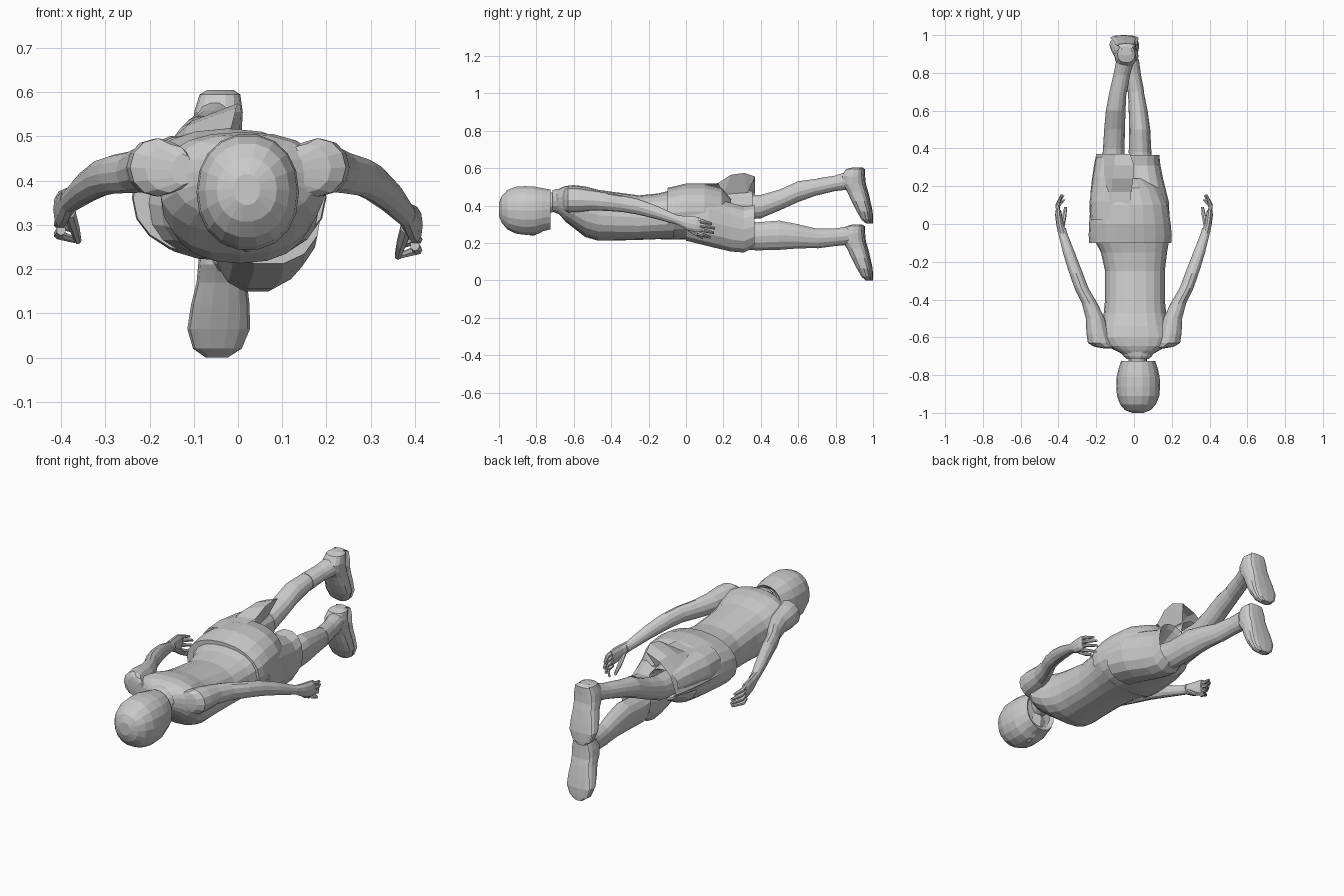
import bpy, bmesh, math


def loft(name, rings, axis='Y', n=14, p=1.0):
    """Skin elliptical rings (x, y, z, half_a, half_b) and cap both ends."""
    bm = bmesh.new()
    loops = []
    for x, y, z, a, b in rings:
        loop = []
        for i in range(n):
            t = 2 * math.pi * i / n
            c, s = math.cos(t), math.sin(t)
            u = a * math.copysign(abs(c) ** p, c)
            v = b * math.copysign(abs(s) ** p, s)
            loop.append(bm.verts.new((x + u, y, z + v) if axis == 'Y' else (x + u, y + v, z)))
        loops.append(loop)
    for l0, l1 in zip(loops, loops[1:]):
        for i in range(n):
            j = (i + 1) % n
            bm.faces.new((l0[i], l0[j], l1[j], l1[i]))
    bm.faces.new(loops[0])
    bm.faces.new(loops[-1])
    bmesh.ops.recalc_face_normals(bm, faces=bm.faces)
    return finish(name, bm)


def finish(name, bm):
    me = bpy.data.meshes.new(name)
    bm.to_mesh(me)
    bm.free()
    ob = bpy.data.objects.new(name, me)
    bpy.context.collection.objects.link(ob)
    return ob


def ball(name, loc, size, seg=12, rings=8):
    bm = bmesh.new()
    bmesh.ops.create_uvsphere(bm, u_segments=seg, v_segments=rings, radius=1)
    bmesh.ops.scale(bm, vec=size, verts=bm.verts)
    bmesh.ops.translate(bm, vec=loc, verts=bm.verts)
    return finish(name, bm)


# Head: hair cap with a blunt, hollow lower edge, face beneath it
loft("hair", [
    (.02, -1.0, .38, .03, .035), (.02, -.985, .38, .068, .073), (.021, -.955, .378, .095, .107),
    (.022, -.91, .376, .112, .127), (.022, -.86, .374, .116, .132), (.022, -.81, .374, .114, .13),
    (.022, -.77, .378, .105, .118), (.022, -.725, .38, .09, .108), (.022, -.74, .385, .075, .085)], n=18, p=.93)
ball("face", (.02, -.825, .335), (.085, .1, .092))
ball("nose", (.02, -.82, .25), (.012, .022, .011), 8, 6)
for i, dx in enumerate((-.07, -.04, .03, .065)):
    z = .268 + abs(dx) * .45
    loft("hair_lock", [(.02 + dx, -.88, z, .02, .014), (.02 + dx, -.8, z - .005, .018, .014),
                       (.02 + dx * 1.1, -.735, z + .02, .004, .004)], n=6)
for s in (-1, 1):
    ball("eye", (.02 + s * .035, -.85, .258), (.016, .01, .008), 8, 6)

# Neck and shirt
loft("neck", [(.02, -.78, .41, .05, .055), (.02, -.7, .42, .05, .055), (.015, -.63, .42, .07, .065)])
loft("collar", [(.02, -.715, .425, .058, .058), (.02, -.7, .425, .075, .064), (.015, -.66, .42, .1, .075)])
loft("shirt", [
    (.02, -.695, .425, .07, .055), (.018, -.67, .42, .115, .075), (.015, -.645, .41, .16, .095),
    (.01, -.6, .395, .19, .115), (.005, -.54, .368, .18, .135), (.005, -.47, .349, .165, .136),
    (.005, -.4, .344, .158, .131), (.005, -.25, .336, .158, .119), (0, -.15, .343, .175, .122),
    (-.015, -.065, .352, .205, .134), (-.015, -.08, .352, .19, .12)], n=20, p=.85)

# Shorts: hip shell and two wide, hollow legs
loft("shorts_hips", [
    (-.02, -.1, .36, .217, .135), (-.02, -.06, .362, .22, .142), (-.022, 0, .368, .216, .15),
    (-.025, .1, .37, .205, .148), (-.03, .19, .36, .17, .135), (-.03, .24, .345, .1, .09)], n=20, p=.92)
loft("shorts_leg_upper", [
    (-.12, .02, .4, .11, .1), (-.125, .12, .4, .11, .103), (-.118, .25, .405, .1, .09),
    (-.112, .355, .405, .088, .075), (-.112, .34, .405, .078, .066), (-.112, .28, .4, .07, .06)], p=.9)
loft("shorts_leg_lower", [
    (.07, .0, .34, .12, .13), (.066, .12, .315, .118, .135), (.05, .24, .285, .104, .133),
    (.042, .31, .272, .098, .125), (.046, .365, .29, .088, .115), (.046, .345, .285, .076, .1),
    (.046, .26, .26, .06, .08)], p=.85)

# Raised cloth panel over the upper leg, open on its inner edge
bm = bmesh.new()
strips = [(.06, ((-.237, .37), (-.2, .455), (-.12, .5), (-.02, .517))),
          (.17, ((-.23, .37), (-.19, .46), (-.12, .507), (-.015, .52))),
          (.24, ((-.222, .37), (-.18, .465), (-.115, .525), (-.004, .565))),
          (.31, ((-.212, .37), (-.17, .465), (-.105, .535), (0, .575))),
          (.37, ((-.2, .37), (-.165, .465), (-.1, .525), (-.02, .555)))]
rows = [[bm.verts.new((x, y, z)) for x, z in row] for y, row in strips]
for r0, r1 in zip(rows, rows[1:]):
    for i in range(3):
        bm.faces.new((r0[i], r0[i + 1], r1[i + 1], r1[i]))
# Inner fold running down from the raised edge
fold = [bm.verts.new(q) for q in ((-.03, .2, .46), (-.05, .33, .47))]
bm.faces.new((rows[1][3], fold[0], rows[2][3]))
bm.faces.new((rows[2][3], fold[0], fold[1], rows[3][3]))
bm.faces.new((rows[3][3], fold[1], rows[4][3]))
finish("raised_hem", bm)

# Legs and socks
loft("upper_leg", [
    (-.11, .25, .385, .065, .068), (-.107, .4, .395, .057, .064), (-.103, .5, .43, .055, .057),
    (-.097, .6, .475, .052, .057), (-.085, .7, .5, .045, .045), (-.06, .83, .525, .037, .034)])
loft("lower_leg", [
    (.045, .22, .25, .065, .08), (.032, .38, .236, .06, .077), (.03, .5, .242, .056, .08),
    (.022, .6, .236, .05, .066), (.01, .7, .225, .042, .053), (-.015, .85, .235, .035, .04)])
loft("upper_sock", [(-.083, .7, .5, .047, .047), (-.065, .79, .518, .044, .042), (-.045, .87, .535, .048, .05)])
loft("lower_sock", [(.01, .7, .225, .044, .055), (-.005, .79, .23, .042, .048), (-.022, .87, .24, .048, .05)])


# Shoes: heel on top, sole facing back, toe pointing down
def shoe(name, top, x_heel, x_toe):
    prof = [(0, .912, .03, .02), (.01, .9, .046, .046), (.05, .888, .055, .06), (.09, .892, .056, .06),
            (.13, .912, .057, .052), (.18, .93, .066, .046), (.235, .95, .071, .038),
            (.28, .964, .055, .026), (.3, .976, .025, .014)]
    loft(name, [(x_heel + (x_toe - x_heel) * d / .3, y, top - d, a, b) for d, y, a, b in prof], 'Z', p=.85)
    loft(name + "_sole", [(x_heel + (x_toe - x_heel) * d / .3, y + b, top - d, a * .95, .01)
                          for d, y, a, b in prof], 'Z', n=8)


shoe("upper_shoe", .605, -.04, -.065)
shoe("lower_shoe", .3, -.028, -.048)

# Arms and hands
for s, lift, side in ((-1, .035, "left"), (1, 0, "right")):
    arm = [(.125, -.66, .425, .025, .035), (.155, -.65, .428, .055, .055), (.18, -.63, .43, .064, .066),
           (.192, -.58, .43, .06, .064), (.205, -.5, .428, .05, .053), (.235, -.42, .42, .041, .048),
           (.278, -.34, .41, .037, .044), (.307, -.26, .395, .036, .042), (.342, -.16, .365, .032, .036),
           (.377, -.05, .325, .024, .026), (.383, -.02, .318, .022, .026)]
    loft(side + "_arm", [(s * x, y, z + lift * max(0, (y + .4) / .4), a, b) for x, y, z, a, b in arm], n=12)
    w = lift
    loft(side + "_hand", [(s * .38, -.05, .325 + w, .022, .025), (s * .392, 0, .308 + w, .02, .038),
                          (s * .4, .05, .3 + w, .018, .043), (s * .4, .075, .297 + w, .014, .04)], n=10)
    for k in range(4):
        z = .325 + w - k * .024
        reach = (.07, .085, .08, .06)[k]
        loft(side + "_finger", [(s * .4, .06, z, .011, .012), (s * .406, .06 + reach * .5, z - .01, .011, .011),
                                (s * (.39 - .007 * k), .07 + reach, z - .022, .007, .007)], n=7)
    loft(side + "_thumb", [(s * .382, -.01, .295 + w, .015, .015), (s * .37, .04, .258 + w, .012, .013),
                           (s * .362, .09, .23 + w, .008, .009)], n=7)
